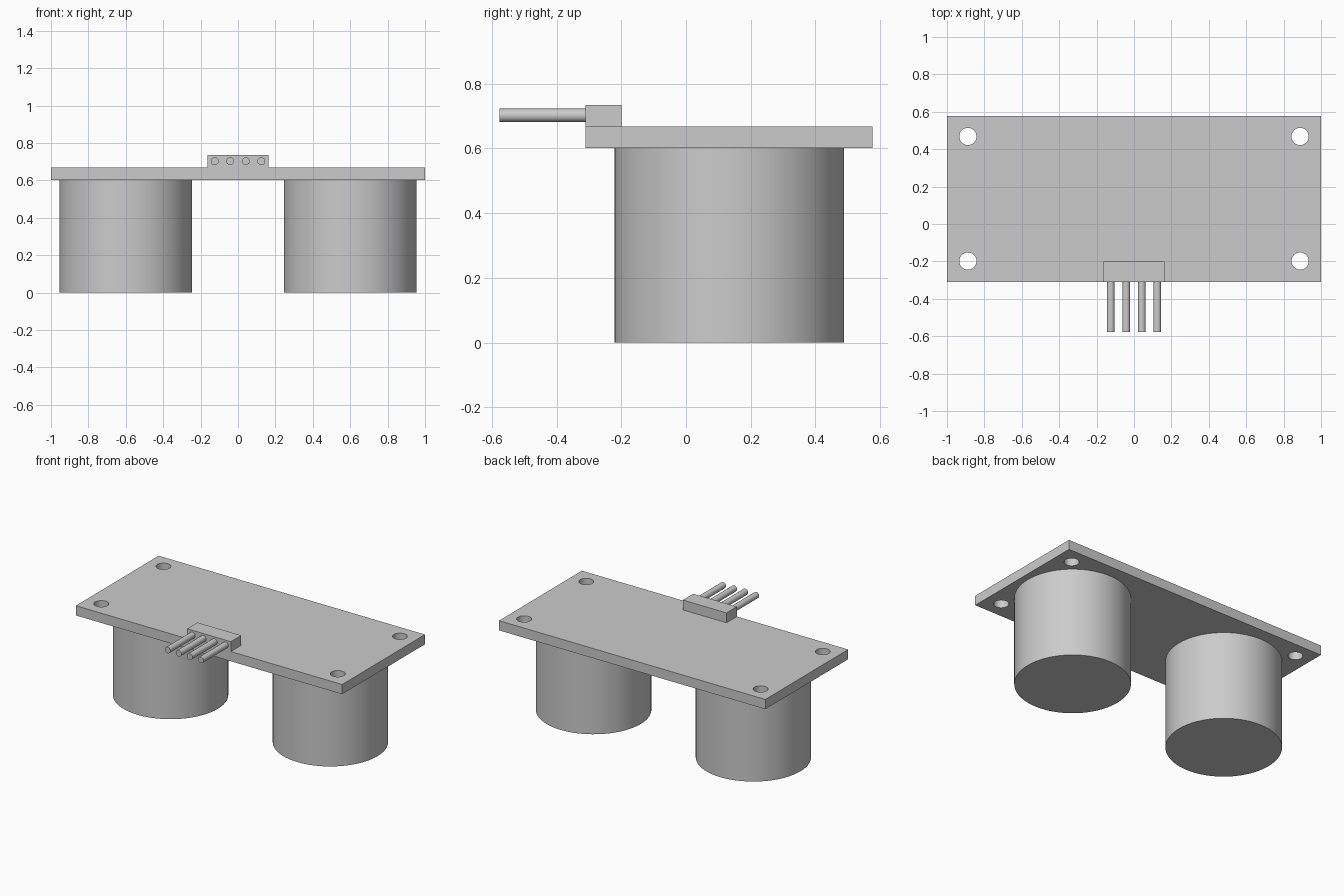
import bpy
from math import radians

default = bpy.data.objects.get("Cube")
if default:
    bpy.data.objects.remove(default, do_unlink=True)

GREY = (0.6, 0.6, 0.6, 1.0)
grey = bpy.data.materials.new("plain grey")
grey.use_nodes = True
grey.diffuse_color = GREY
grey.node_tree.nodes["Principled BSDF"].inputs["Base Color"].default_value = GREY

# Main heights and edges
BOARD_BOTTOM, BOARD_TOP, HEADER_TOP = 0.602, 0.668, 0.735
FRONT, BACK = -0.311, 0.577
PIN_TIP = -0.577


def finish(obj, name):
    obj.name = obj.data.name = name
    obj.data.materials.clear()
    obj.data.materials.append(grey)
    return obj


def box(name, low, high):
    """Box spanning two opposite corners."""
    bpy.ops.mesh.primitive_cube_add(
        size=1, location=[(a + b) / 2 for a, b in zip(low, high)])
    obj = bpy.context.object
    obj.scale = [b - a for a, b in zip(low, high)]
    bpy.ops.object.transform_apply(location=False, rotation=False, scale=True)
    return finish(obj, name)


def cylinder(name, radius, depth, centre, sides, tilt=0):
    """Smooth-sided cylinder with sharp rims."""
    bpy.ops.mesh.primitive_cylinder_add(
        vertices=sides, radius=radius, depth=depth, location=centre,
        rotation=(tilt, 0, 0))
    bpy.ops.object.shade_smooth_by_angle(angle=radians(30))
    return finish(bpy.context.object, name)


# Circuit board with four mounting holes
board = box("circuit_board", (-1, FRONT, BOARD_BOTTOM), (1, BACK, BOARD_TOP))
for x in (-0.888, 0.888):
    for y in (-0.198, 0.468):
        cutter = cylinder("hole_cutter", 0.046, 0.3, (x, y, BOARD_TOP), 32)
        cutter.hide_render = True
        hole = board.modifiers.new("mounting_hole", "BOOLEAN")
        hole.operation = "DIFFERENCE"
        hole.solver = "EXACT"
        hole.object = cutter
        bpy.context.view_layer.objects.active = board
        bpy.ops.object.modifier_apply(modifier=hole.name)
        bpy.data.objects.remove(cutter, do_unlink=True)
bpy.ops.object.select_all(action="DESELECT")
board.select_set(True)
bpy.ops.object.shade_smooth_by_angle(angle=radians(30))

# Two large transducer cans under the board
for side, x in (("right", -0.6), ("left", 0.6)):
    cylinder(side + "_transducer", 0.355, BOARD_BOTTOM,
             (x, 0.134, BOARD_BOTTOM / 2), 64)

# Header block and its four forward-pointing pins
box("pin_header", (-0.164, FRONT, BOARD_TOP), (0.164, -0.2, HEADER_TOP))
for i in range(4):
    cylinder(f"pin_{i + 1}", 0.021, FRONT - PIN_TIP,
             ((i - 1.5) * 0.083, (FRONT + PIN_TIP) / 2, 0.702), 24,
             tilt=radians(90))
